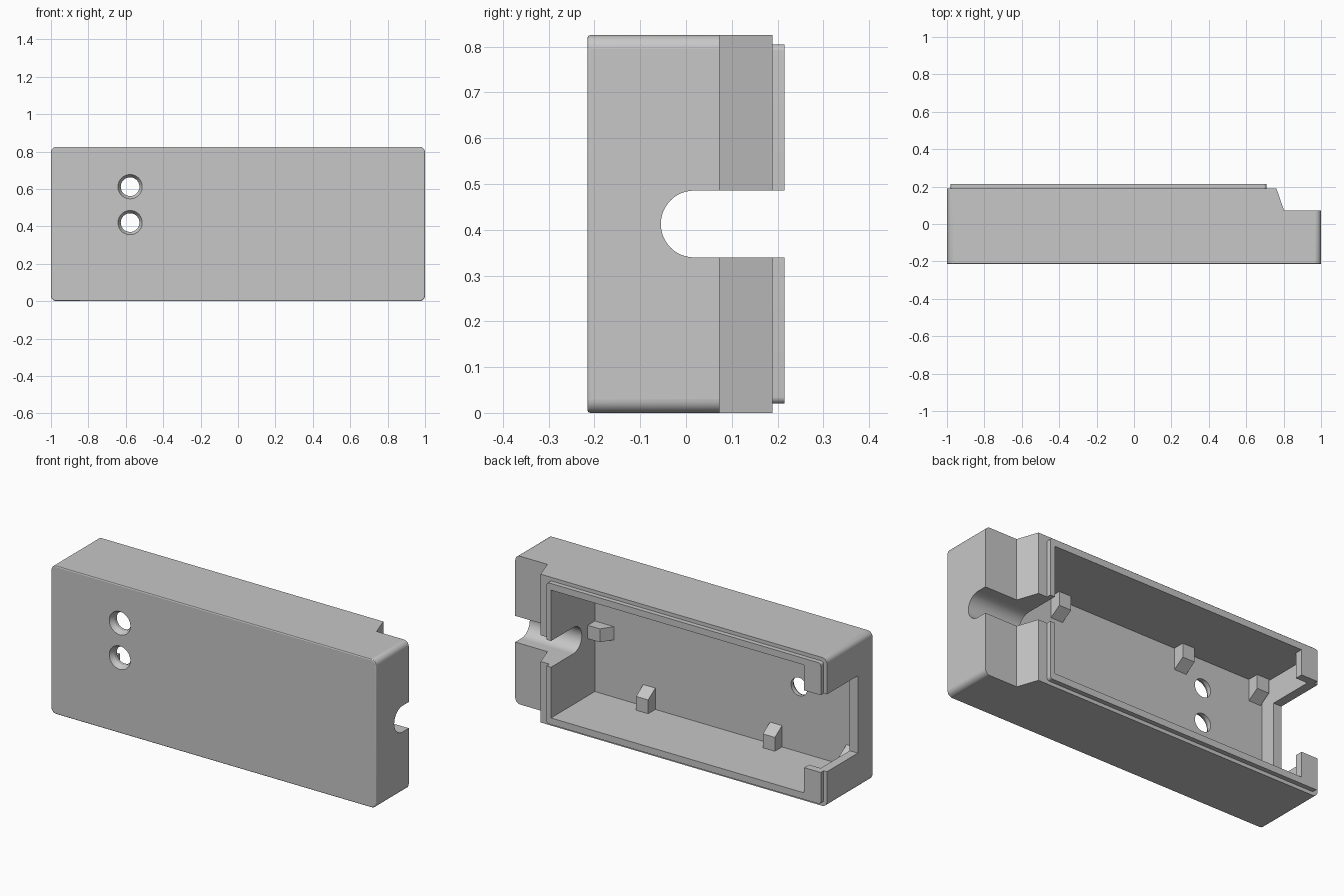
import bpy, bmesh, math

cube = bpy.data.objects.get("Cube")
if cube:
    bpy.data.objects.remove(cube, do_unlink=True)

grey = bpy.data.materials.new("plain grey")
grey.use_nodes = True
COLOUR = (0.57, 0.57, 0.57, 1)
grey.diffuse_color = COLOUR
grey.node_tree.nodes["Principled BSDF"].inputs["Base Color"].default_value = COLOUR

BACK, LIP, FRONT, FLOOR = 0.189, 0.215, -0.215, -0.17
TOP = 0.825
MID = TOP / 2
WALL = 0.057           # long wall thickness
NEAR, FAR = 0.68, -0.95  # cavity ends
OPENING = 0.215        # half height of the end opening


def prism(name, points, axis, a, b):
    """Extrude a 2D outline along an axis: y uses (x, z), x uses (y, z), z uses (x, y)."""
    place = {"y": lambda p, t: (p[0], t, p[1]),
             "x": lambda p, t: (t, p[0], p[1]),
             "z": lambda p, t: (p[0], p[1], t)}[axis]
    bm = bmesh.new()
    face = bm.faces.new([bm.verts.new(place(p, a)) for p in points])
    new = bmesh.ops.extrude_face_region(bm, geom=[face])["geom"]
    for v in new:
        if isinstance(v, bmesh.types.BMVert):
            v.co["xyz".index(axis)] = b
    bmesh.ops.recalc_face_normals(bm, faces=bm.faces)
    mesh = bpy.data.meshes.new(name)
    bm.to_mesh(mesh)
    bm.free()
    ob = bpy.data.objects.new(name, mesh)
    bpy.context.collection.objects.link(ob)
    mesh.materials.append(grey)
    return ob


def rounded(x0, x1, z0, z1, r, n=8):
    pts = []
    corners = [(x1 - r, z1 - r), (x0 + r, z1 - r), (x0 + r, z0 + r), (x1 - r, z0 + r)]
    for k, (cx, cz) in enumerate(corners):
        for i in range(n + 1):
            t = math.pi / 2 * (k + i / n)
            pts.append((cx + r * math.cos(t), cz + r * math.sin(t)))
    return pts


def rect(a0, a1, b0, b1):
    return [(a0, b0), (a1, b0), (a1, b1), (a0, b1)]


def circle(cx, cz, r, n=40):
    return [(cx + r * math.cos(2 * math.pi * i / n), cz + r * math.sin(2 * math.pi * i / n))
            for i in range(n)]


def combine(target, other, operation):
    bpy.context.view_layer.objects.active = target
    mod = target.modifiers.new(operation, "BOOLEAN")
    mod.operation, mod.solver, mod.object = operation, "EXACT", other
    bpy.ops.object.modifier_apply(modifier=mod.name)
    bpy.data.objects.remove(other, do_unlink=True)


def cut(name, *args):
    combine(case, prism(name, *args), "DIFFERENCE")


# Outer case with rounded corners and a softened front edge
case = prism("case_shell", rounded(-1, 1, 0, TOP, 0.03), "y", FRONT, BACK)
bm = bmesh.new()
bm.from_mesh(case.data)
edge = [e for e in bm.edges if all(v.co.y < FRONT + 0.001 for v in e.verts)]
bmesh.ops.bevel(bm, geom=edge, offset=0.006, segments=3, affect="EDGES", profile=0.5)
bm.to_mesh(case.data)
bm.free()

# Raised mating lip on the back
combine(case, prism("lip", rounded(-0.98, 0.708, 0.02, TOP - 0.02, 0.015), "y", 0.1, LIP), "UNION")

# Stepped end and hollow interior
cut("step", [(0.762, BACK), (0.802, 0.073), (1.1, 0.073), (1.1, 0.3), (0.762, 0.3)],
    "z", -0.1, 1)
cut("cavity", rect(FAR, NEAR, FLOOR, 0.3), "z", WALL, TOP - WALL)

# Shallow corner posts at the rim, then the wide end opening between them
for s in (-1, 1):
    z0, z1 = sorted((MID + s * 0.2, MID + s * 0.37))
    combine(case, prism("post", rect(-0.96, -0.878, 0.172, LIP), "z", z0, z1), "UNION")
cut("end_opening", rect(-0.082, 0.3, MID - OPENING, MID + OPENING), "x", -1.1, -0.8)

# Round-bottomed cable slot through the stepped end
R, CY = 0.073, 0.018
slot = [(0.3, MID + R)]
slot += [(CY - R * math.sin(math.pi * i / 24), MID + R * math.cos(math.pi * i / 24))
         for i in range(25)]
slot.append((0.3, MID - R))
cut("cable_slot", slot, "x", 0.6, 1.1)

# Countersunk front holes
for z in (0.42, 0.612):
    cut("hole", circle(-0.577, z, 0.05), "y", -0.3, 0)
    bpy.ops.mesh.primitive_cone_add(vertices=40, radius1=0.071, radius2=0.05, depth=0.035,
                                    location=(-0.577, FRONT + 0.0075, z),
                                    rotation=(-math.pi / 2, 0, 0))
    combine(case, bpy.context.object, "DIFFERENCE")

# Smooth the small curved strips and keep the large faces flat
bpy.ops.object.select_all(action="DESELECT")
case.select_set(True)
bpy.context.view_layer.objects.active = case
bpy.ops.object.shade_smooth_by_angle(angle=math.radians(30))
for p in case.data.polygons:
    if p.area > 0.01:
        p.use_smooth = False

# Sloped locating blocks along both long walls
for x in (0.345, -0.435, -0.905):
    for s, side in ((1, "upper"), (-1, "lower")):
        wall = MID + s * (MID - WALL + 0.003)
        outline = [(FLOOR - 0.005, wall), (-0.107, wall),
                   (-0.107, wall - s * 0.08), (FLOOR - 0.005, wall - s * 0.125)]
        prism(side + "_locating_block", outline, "x", x - 0.037, x + 0.037)

# Locating block on the end wall
prism("end_locating_block", [(NEAR + 0.003, FLOOR - 0.005), (NEAR + 0.003, -0.107),
                             (0.605, -0.107), (0.56, FLOOR - 0.005)],
      "z", MID - 0.037, MID + 0.037)
